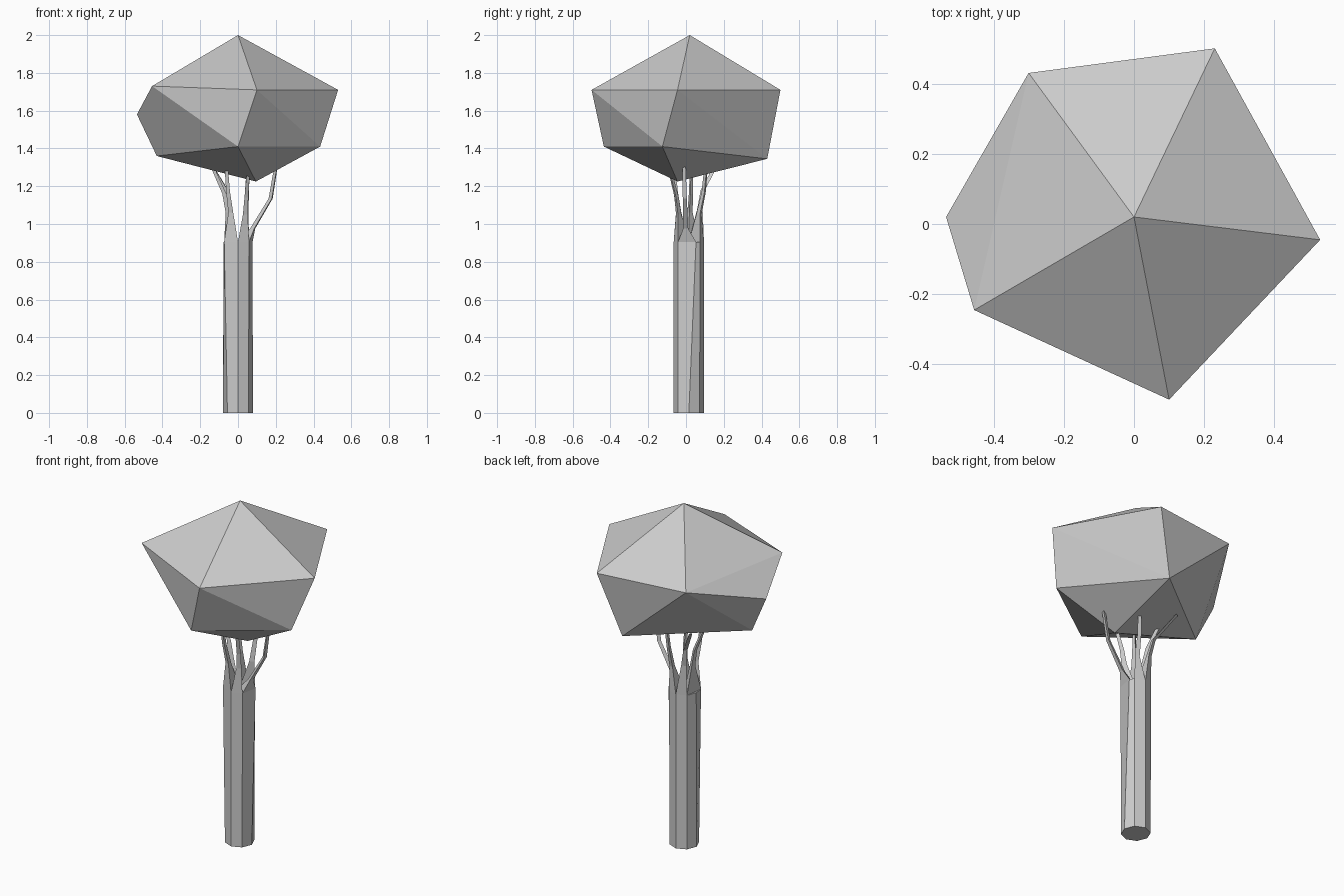
import bpy, bmesh, math
from mathutils import Vector

if "Cube" in bpy.data.objects:
    bpy.data.objects.remove(bpy.data.objects["Cube"])


def finish(name, bm):
    bmesh.ops.recalc_face_normals(bm, faces=bm.faces[:])
    me = bpy.data.meshes.new(name)
    bm.to_mesh(me)
    bm.free()
    ob = bpy.data.objects.new(name, me)
    bpy.context.collection.objects.link(ob)
    return ob


def loft(name, rings):
    """Closed skin through rings of equal point count."""
    bm = bmesh.new()
    vs = [[bm.verts.new(p) for p in r] for r in rings]
    n = len(vs[0])
    for a, b in zip(vs, vs[1:]):
        for i in range(n):
            j = (i + 1) % n
            bm.faces.new((a[i], a[j], b[j], b[i]))
    bm.faces.new(vs[0])
    bm.faces.new(vs[-1])
    return finish(name, bm)


# Canopy: faceted irregular lump, wrapped around its corner points
corners = [
    (0, .02, 2), (-.30, .43, 1.71), (.23, .50, 1.71), (.53, -.045, 1.71),
    (.10, -.50, 1.71), (-.455, -.245, 1.73), (-.535, .02, 1.58),
    (0, -.435, 1.41), (.435, -.125, 1.41), (.113, .43, 1.345),
    (-.43, 0, 1.36), (.095, -.045, 1.225),
]
bm = bmesh.new()
for c in corners:
    bm.verts.new(c)
bmesh.ops.convex_hull(bm, input=bm.verts[:])
finish("canopy", bm)

# Trunk: eight-sided, slightly twisted towards the fork
TOP = .905
base = [(.079 * math.cos(math.radians(a)), .015 + .08 * math.sin(math.radians(a)), 0)
        for a in range(-90, 270, 45)]
rim = [Vector((x, y, TOP)) for x, y in (
    (0, -.065), (.058, -.042), (.077, .053), (.058, .075),
    (0, .095), (-.057, .072), (-.077, .015), (-.073, -.035))]
loft("trunk", [base, rim])

# Branches: each grows from a wedge of the trunk rim and thins into a twig
center = Vector((0, .015, TOP))
branches = {
    "front_left": (7, 0, [(-.035, -.04, 1.06), (-.05, -.055, 1.17), (-.062, -.07, 1.33)]),
    "front_right": (0, 1, [(.036, -.04, 1.05), (.042, -.05, 1.14), (.053, -.085, 1.28)]),
    "right": (1, 2, [(.08, 0, .975), (.175, -.005, 1.135), (.205, -.01, 1.32)]),
    "back_right": (3, 4, [(.04, .07, 1.05), (.045, .095, 1.17), (.055, .11, 1.33)]),
    "back_left": (4, 5, [(-.04, .075, 1.08), (-.06, .09, 1.18), (-.15, .17, 1.33)]),
    "left": (5, 7, [(-.055, .02, 1.06), (-.075, .025, 1.16), (-.15, .03, 1.33)]),
}
for name, (i, j, path) in branches.items():
    side = (rim[j] - rim[i]).normalized()
    out = side.cross(Vector((0, 0, 1)))
    rings = [[rim[i], rim[j], center]]
    for p, r in zip(path, (.014, .011, .009)):
        p = Vector(p)
        rings.append([p - side * r + out * r * .6, p + side * r + out * r * .6, p - out * r * 1.2])
    loft("branch_" + name, rings)
